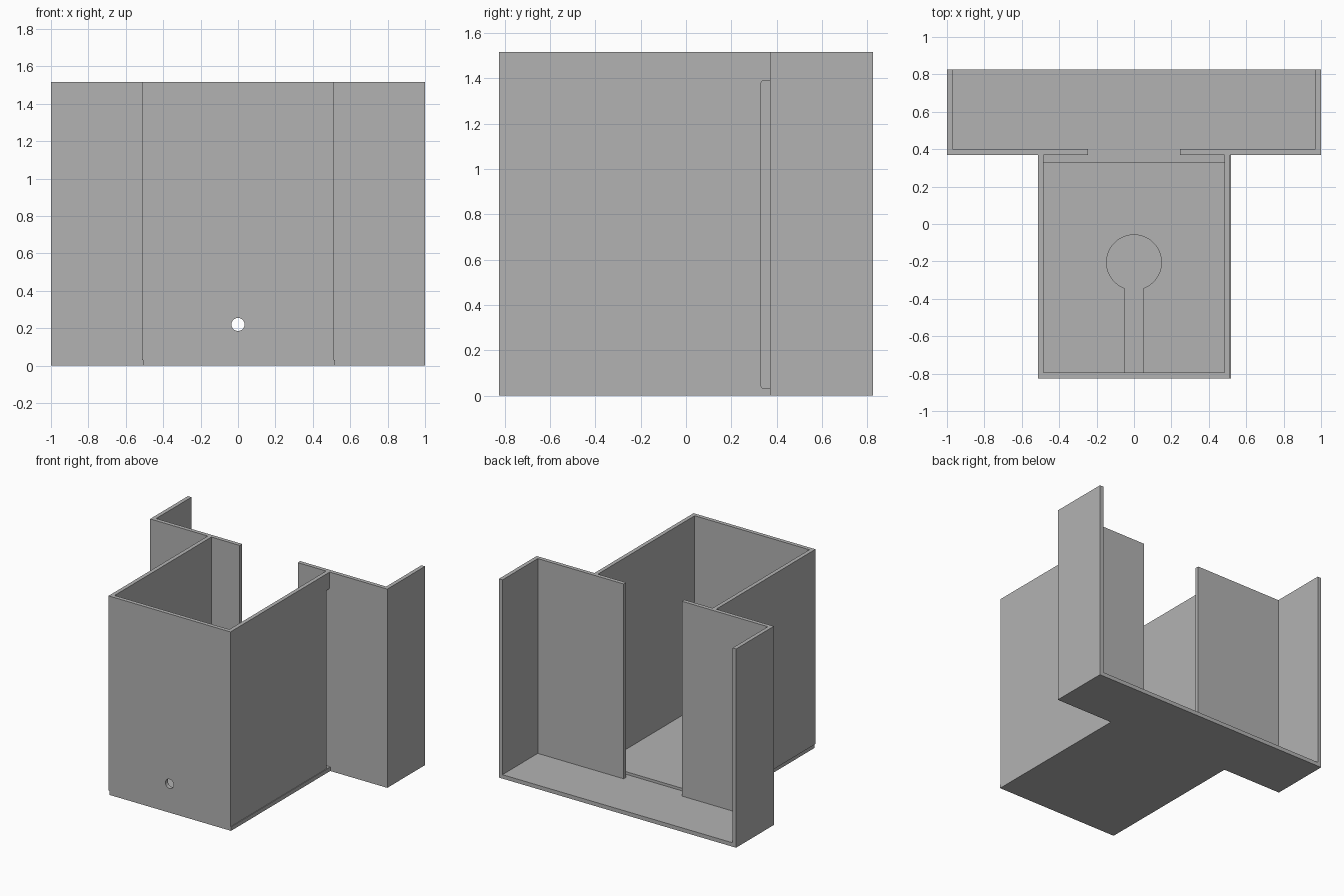
import bpy, bmesh, math
from mathutils import Vector

cube = bpy.data.objects.get("Cube")
if cube:
    bpy.data.objects.remove(cube, do_unlink=True)

GREY = (0.45, 0.45, 0.45, 1.0)
grey = bpy.data.materials.new("plain grey")
grey.use_nodes = True
grey.diffuse_color = GREY
grey.node_tree.nodes["Principled BSDF"].inputs["Base Color"].default_value = GREY


def prism(name, outline, low, high, place=lambda u, v, w: (u, v, w)):
    """Extrude a closed 2D outline from low to high; place maps it to xyz."""
    bm = bmesh.new()
    face = bm.faces.new([bm.verts.new(place(u, v, low)) for u, v in outline])
    move = Vector(place(0, 0, high)) - Vector(place(0, 0, low))
    grown = bmesh.ops.extrude_face_region(bm, geom=[face])["geom"]
    bmesh.ops.translate(bm, vec=move,
                        verts=[g for g in grown if isinstance(g, bmesh.types.BMVert)])
    bmesh.ops.recalc_face_normals(bm, faces=bm.faces)
    mesh = bpy.data.meshes.new(name)
    bm.to_mesh(mesh)
    bm.free()
    mesh.materials.append(grey)
    obj = bpy.data.objects.new(name, mesh)
    bpy.context.collection.objects.link(obj)
    return obj


def mirrored(half):
    return half + [(-x, y) for x, y in reversed(half)]


def arc(cx, cy, r, start, end, steps):
    angles = [math.radians(start + (end - start) * i / steps) for i in range(steps + 1)]
    return [(cx + r * math.cos(a), cy + r * math.sin(a)) for a in angles]


def cut(target, cutter):
    mod = target.modifiers.new(cutter.name, "BOOLEAN")
    mod.operation, mod.solver, mod.object = "DIFFERENCE", "EXACT", cutter
    cutter.hide_render = True
    cutter.hide_set(True)


FRONT, STEP, BACK = -0.825, 0.37, 0.825
WALL, FLOOR, TOP = 0.03, 0.03, 1.515
BOX, GAP = 0.514, 0.245

# T-shaped base plate, set a hair to one side under the walls
base = [(1, BACK), (1, STEP), (BOX + 0.005, STEP), (BOX + 0.005, FRONT),
        (-BOX + 0.006, FRONT), (-BOX + 0.006, STEP), (-1, STEP), (-1, BACK)]
prism("base_plate", base, 0, FLOOR)

# One continuous wall: back wings, inward panels and front box
outer = [(1, BACK), (1, STEP), (BOX, STEP), (BOX, FRONT)]
inner = [(1 - WALL, BACK), (1 - WALL, STEP + WALL), (GAP, STEP + WALL), (GAP, STEP),
         (BOX - WALL, STEP), (BOX - WALL, FRONT + WALL)]
walls = prism("walls", mirrored(outer) + list(reversed(mirrored(inner))), FLOOR, TOP)

# Raised box floor with a keyhole recess running to the front wall
side, front, back = BOX - WALL, FRONT + WALL, 0.33
half_slot, radius = 0.05, 0.147
tilt = math.degrees(math.asin(half_slot / radius))
keyhole = [(half_slot, front)] + arc(0, -0.205, radius, -90 + tilt, 270 - tilt, 40) + [(-half_slot, front)]
prism("box_floor", [(side, front), (side, back), (-side, back), (-side, front)]
      + list(reversed(keyhole)), FLOOR, 0.05)

# Round hole in the front wall
cut(walls, prism("front_hole_cutter", arc(0, 0.22, 0.035, 0, 348.75, 31), -0.9, -0.7,
                 lambda u, v, w: (u, w, v)))

# Rounded slide-in slot through one side wall
low, high, r = FLOOR + 0.002, 1.39, 0.015
slot = ([(STEP, low)] + arc(back + r, low + r, r, 270, 180, 5)
        + arc(back + r, high - r, r, 180, 90, 5) + [(STEP, high)])
cut(walls, prism("side_slot_cutter", slot, 0.45, 0.55, lambda u, v, w: (w, u, v)))
